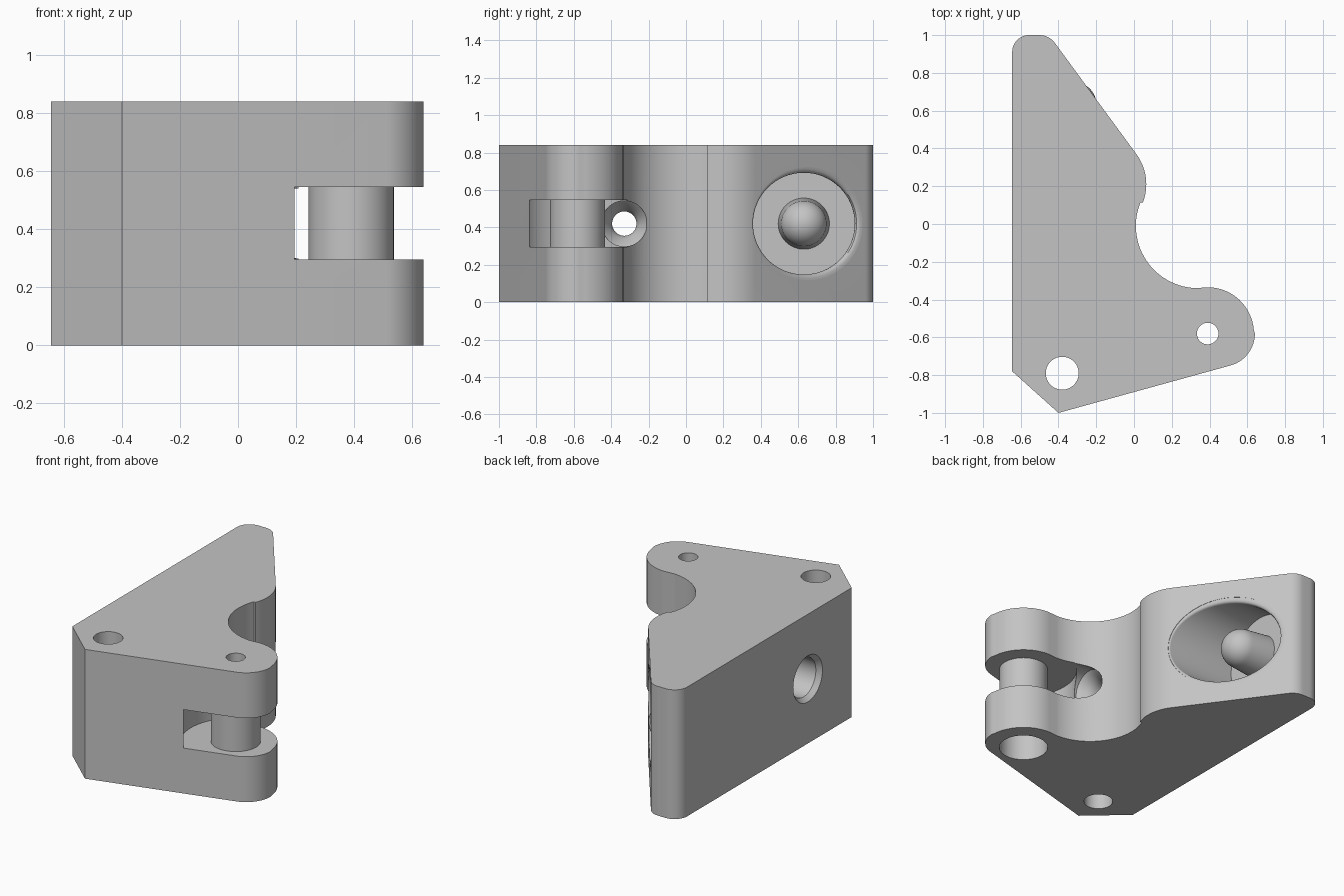
import bpy
import bmesh
from math import sin, cos, radians, tau
from mathutils import Vector

cube = bpy.data.objects.get("Cube")
if cube:
    bpy.data.objects.remove(cube, do_unlink=True)

HEIGHT = 0.84
MID = HEIGHT / 2
SLOT = (0.295, 0.545)
PIN = (0.39, -0.58)
SIDES = 64

grey = bpy.data.materials.new("plain grey")
grey.use_nodes = True
grey.diffuse_color = (0.55, 0.55, 0.55, 1)
grey.node_tree.nodes["Principled BSDF"].inputs["Base Color"].default_value = (0.55, 0.55, 0.55, 1)


def loft(name, rings):
    """Solid through a list of closed rings, capped at both ends."""
    bm = bmesh.new()
    loops = [[bm.verts.new(p) for p in ring] for ring in rings]
    n = len(loops[0])
    for a, b in zip(loops, loops[1:]):
        for i in range(n):
            j = (i + 1) % n
            bm.faces.new((a[i], a[j], b[j], b[i]))
    bm.faces.new(loops[0])
    bm.faces.new(loops[-1])
    bmesh.ops.recalc_face_normals(bm, faces=bm.faces)
    mesh = bpy.data.meshes.new(name)
    bm.to_mesh(mesh)
    bm.free()
    mesh.materials.append(grey)
    obj = bpy.data.objects.new(name, mesh)
    bpy.context.collection.objects.link(obj)
    return obj


def lathe(name, centre, steps, axis="Z"):
    """Round solid from (position along axis, radius) steps."""
    rings = []
    for h, r in steps:
        ring = []
        for i in range(SIDES):
            a = tau * i / SIDES
            u, v = centre[0] + r * cos(a), centre[1] + r * sin(a)
            ring.append((u, v, h) if axis == "Z" else (h, u, v))
        rings.append(ring)
    return loft(name, rings)


def cut(obj, cutter):
    cutter.hide_render = True
    mod = obj.modifiers.new("cut", "BOOLEAN")
    mod.operation = "DIFFERENCE"
    mod.solver = "EXACT"
    mod.object = cutter
    bpy.context.view_layer.objects.active = obj
    bpy.ops.object.modifier_apply(modifier=mod.name)
    bpy.data.objects.remove(cutter, do_unlink=True)


def smooth(obj):
    bpy.ops.object.select_all(action="DESELECT")
    obj.select_set(True)
    bpy.context.view_layer.objects.active = obj
    bpy.ops.object.shade_smooth_by_angle(angle=radians(30))


def arc(cx, cy, r, start, end, n=16):
    angles = [radians(start + (end - start) * i / n) for i in range(n + 1)]
    return [(cx + r * cos(a), cy + r * sin(a)) for a in angles]


# Body: plan outline raised to full height
outline = [(-0.645, -0.78), (-0.4, -1.0)]
outline += arc(0.465, -0.58, 0.175, -75, 0)
outline += arc(*PIN, 0.245, 4, 90)
outline += arc(0.34, -0.01, 0.33, 268, 158, 28)
outline += arc(-0.205, 0.21, 0.27, -21, 36)
outline += arc(-0.5, 0.9, 0.1, 36, 90, 10)
outline += arc(-0.555, 0.91, 0.09, 90, 180, 12)
body = loft("body", [[(x, y, z) for x, y in outline] for z in (0, HEIGHT)])

# Slot around the pin, pin holes and the mounting hole
cut(body, lathe("slot_cutter", PIN, [(SLOT[0], 0.323), (SLOT[1], 0.323)]))
cut(body, lathe("pin_hole_cutter", PIN, [(0.4, 0.057), (1, 0.057)]))
cut(body, lathe("pin_bore_cutter", PIN, [(-0.1, 0.147), (0.4, 0.147)]))
cut(body, lathe("mount_hole_cutter", (-0.38, -0.79), [(-0.1, 0.087), (1, 0.087)]))

# Cross hole: chamfered counterbore on the right side, flared exit at the slot
cut(body, lathe("cross_hole_cutter", (-0.33, MID), [
    (-0.7, 0.15), (-0.645, 0.15), (-0.615, 0.125), (-0.35, 0.125), (-0.35, 0.065),
    (-0.02, 0.065), (0.03, 0.08), (0.08, 0.122), (0.25, 0.122)], "X"))

# Large blind bore with a rounded mouth on the slanted face
BORE_Y, BORE_R, FLOOR = 0.63, 0.272, -0.47


def bore_point(a, radius, x):
    return Vector((x, BORE_Y + radius * cos(a), MID + radius * sin(a)))


def slant(a, radius):
    return 0.01 - (BORE_Y + radius * cos(a) - 0.37) * 0.73


def mouth_point(a, t):
    setback = 0.03 * (1 + 0.75 * cos(a))
    outer = BORE_R + setback * (1 - 0.2 * cos(a) ** 2)
    edge = slant(a, BORE_R)
    wall = bore_point(a, BORE_R, edge - setback)
    corner = bore_point(a, BORE_R, edge)
    face = bore_point(a, outer, slant(a, outer))
    return wall * (1 - t) ** 2 + corner * 2 * t * (1 - t) + face * t * t


angles = [tau * i / SIDES for i in range(SIDES)]
rings = [[bore_point(a, BORE_R, FLOOR) for a in angles]]
rings += [[mouth_point(a, i / 6) for a in angles] for i in range(7)]
rings.append([p + Vector((0.3, 0, 0)) for p in rings[-1]])
cut(body, loft("large_bore_cutter", rings))
smooth(body)

# Hollow sleeve in the slot
sleeve = lathe("pin_sleeve", PIN, [(SLOT[0], 0.147), (SLOT[1], 0.147)])
cut(sleeve, lathe("sleeve_hole_cutter", PIN, [(0, 0.057), (1, 0.057)]))
smooth(sleeve)

# Tapered stud with a domed tip in the large bore
BALL_X, BALL_R = -0.32, 0.122
dome = [(BALL_X + BALL_R * sin(radians(d)), BALL_R * cos(radians(d))) for d in range(0, 90, 8)]
stud = lathe("domed_stud", (BORE_Y, MID), [(FLOOR - 0.02, 0.137), (FLOOR, 0.137)] + dome, "X")
smooth(stud)
